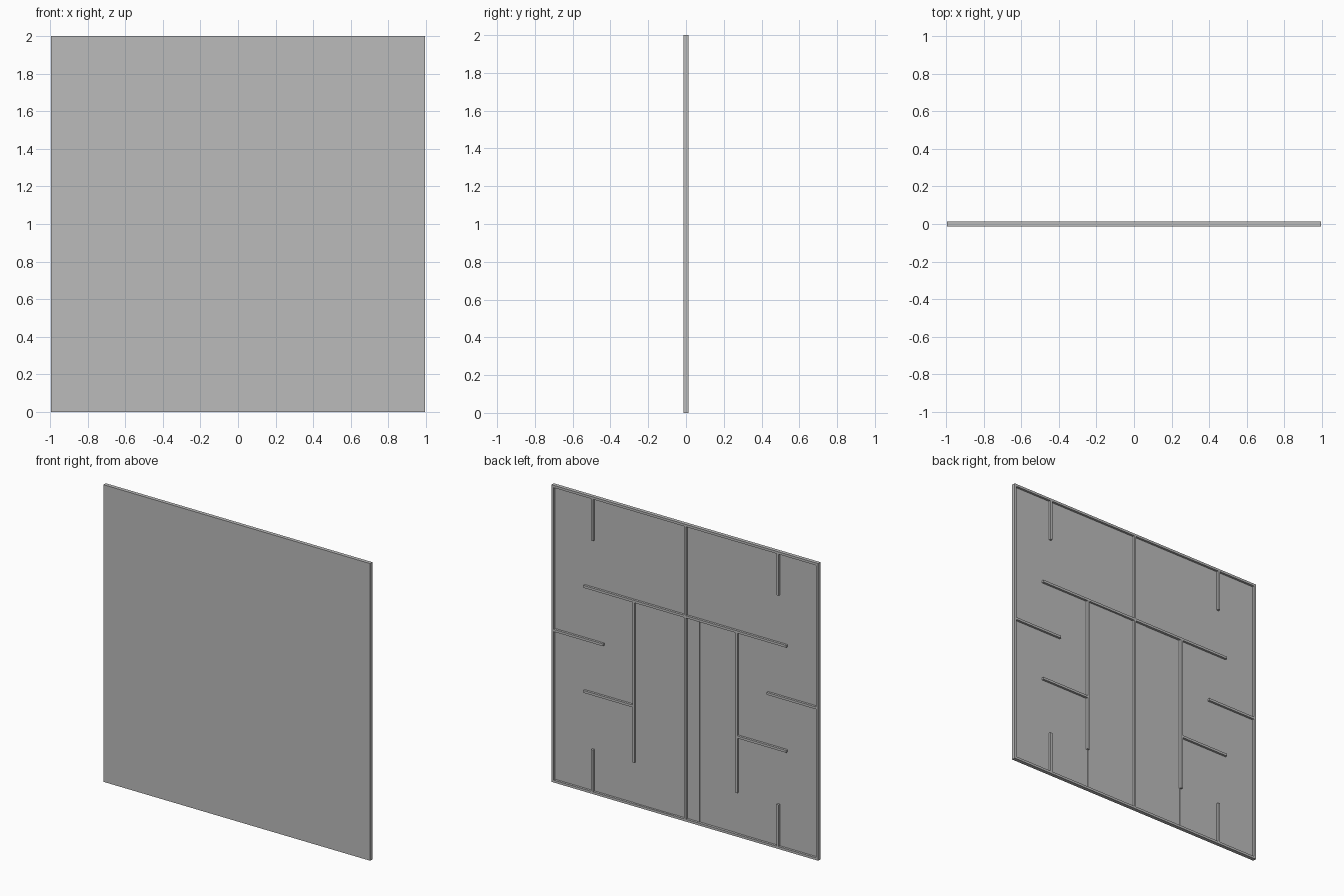
import bpy
import bmesh

if "Cube" in bpy.data.objects:
    bpy.data.objects.remove(bpy.data.objects["Cube"], do_unlink=True)

# One plain grey for the whole panel
GREY = (0.5, 0.5, 0.5, 1.0)
grey = bpy.data.materials.new("plain_grey")
grey.use_nodes = True
grey.diffuse_color = GREY
grey.node_tree.nodes["Principled BSDF"].inputs["Base Color"].default_value = GREY

HALF = 0.993            # half width
TOP = 2.0
FRONT, SKIN, BACK = -0.0125, -0.0025, 0.0125
STEP = 0.002            # relief of the shallow door panels
RIB = 0.016             # rib width
BAR_Z = 1.378           # height of the cross bar


def prism(name, outline, z0, z1):
    """Extrude an (x, y) outline upward from z0 to z1."""
    bm = bmesh.new()
    face = bm.faces.new([bm.verts.new((x, y, z0)) for x, y in outline])
    ext = bmesh.ops.extrude_face_region(bm, geom=[face])
    top = [v for v in ext["geom"] if isinstance(v, bmesh.types.BMVert)]
    bmesh.ops.translate(bm, verts=top, vec=(0, 0, z1 - z0))
    bmesh.ops.recalc_face_normals(bm, faces=bm.faces)
    mesh = bpy.data.meshes.new(name)
    bm.to_mesh(mesh)
    bm.free()
    mesh.materials.append(grey)
    obj = bpy.data.objects.new(name, mesh)
    bpy.context.collection.objects.link(obj)
    return obj


def box(name, x0, x1, z0, z1, y0=SKIN - 0.004, y1=BACK):
    return prism(name, [(x0, y0), (x1, y0), (x1, y1), (x0, y1)], z0, z1)


def upright(name, x, z0, z1):
    box(name, x - RIB / 2, x + RIB / 2, z0, z1)


def rail(name, x0, x1, z):
    box(name, min(x0, x1), max(x0, x1), z - RIB / 2, z + RIB / 2)


# Plate: plain upper part, lower part with one raised and one sunken panel
box("upper_plate", -HALF, HALF, BAR_Z, TOP, FRONT, SKIN)
low, high = SKIN - STEP, SKIN + STEP
prism("lower_plate", [
    (-HALF, FRONT), (HALF, FRONT), (HALF, SKIN),
    (0.38, SKIN), (0.38, high), (0.09, high), (0.09, SKIN),
    (-0.10, SKIN), (-0.10, low), (-0.38, low), (-0.38, SKIN),
    (-HALF, SKIN)], 0, BAR_Z)

# Rim, centre rib and cross bar
rail("top_rim", -HALF, HALF, TOP - RIB / 2)
rail("bottom_rim", -HALF, HALF, RIB / 2)
upright("centre_rib", 0, RIB, TOP - RIB)
rail("cross_bar", -0.755, 0.755, BAR_Z)

# Ribs mirrored on both sides
for side, s in (("left", 1), ("right", -1)):
    upright(side + "_rim", s * (HALF - RIB / 2), RIB, TOP - RIB)
    upright(side + "_upper_rib", s * 0.69, 1.705, TOP - RIB)
    upright(side + "_lower_rib", s * 0.69, RIB, 0.297)
    upright(side + "_long_rib", s * 0.383, 0.293, BAR_Z)
    rail(side + "_outer_rail", s * 0.61, s * (HALF - RIB), 1.023)
    rail(side + "_inner_rail", s * 0.383, s * 0.755, 0.671)
